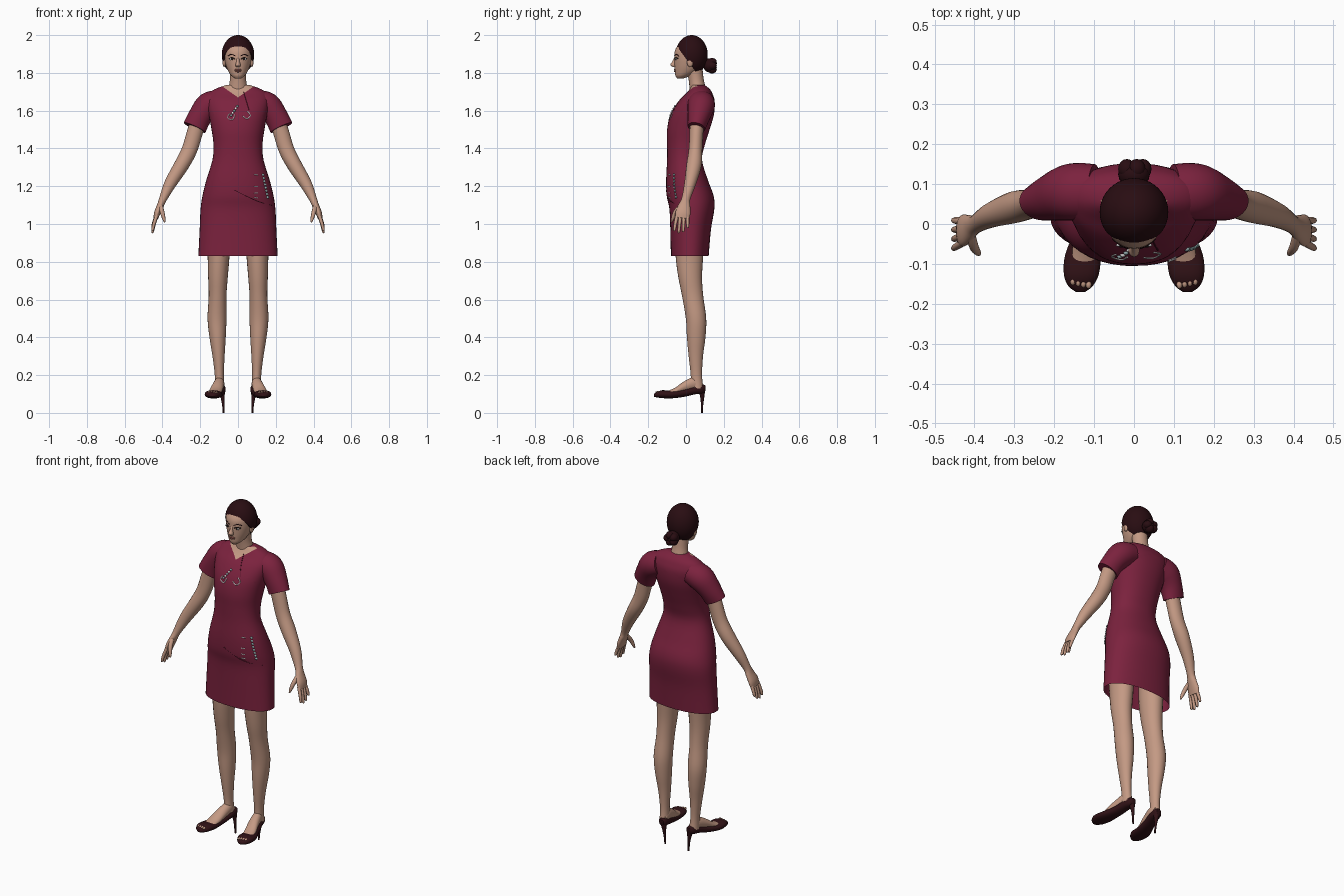
import bpy, bmesh, math
from mathutils import Vector, Matrix
from mathutils.bvhtree import BVHTree

cube = bpy.data.objects.get("Cube")
if cube:
    bpy.data.objects.remove(cube, do_unlink=True)

X, Y, Z = Vector((1, 0, 0)), Vector((0, 1, 0)), Vector((0, 0, 1))
made = []


def material(name, *rgb):
    m = bpy.data.materials.new(name)
    m.use_nodes = True
    m.diffuse_color = (*rgb, 1)
    m.node_tree.nodes["Principled BSDF"].inputs["Base Color"].default_value = (*rgb, 1)
    return m


SKIN = material("skin", .55, .32, .23)
DRESS = material("crimson_cloth", .2, .016, .048)
SEAM = material("dark_seam", .1, .008, .025)
HAIR = material("dark_hair", .022, .004, .006)
SHOE = material("shoe_leather", .03, .006, .008)
LIPS = material("lips", .33, .11, .09)
WHITE = material("white_trim", .8, .8, .8)
BEAD = material("grey_bead", .3, .42, .43)
DARK = material("dark_eye", .02, .012, .01)


def finish(name, bm, *mats):
    bmesh.ops.recalc_face_normals(bm, faces=bm.faces)
    mesh = bpy.data.meshes.new(name)
    bm.to_mesh(mesh)
    bm.free()
    for m in mats:
        mesh.materials.append(m)
    ob = bpy.data.objects.new(name, mesh)
    bpy.context.collection.objects.link(ob)
    made.append(ob)
    return ob


def spline(rings, steps):
    """Smoothly interpolate rows of (x, y, z, radius_a, radius_b)."""
    out, last = [], len(rings) - 1
    for i in range(last):
        a, b, c, d = (rings[max(0, min(last, i + k))] for k in (-1, 0, 1, 2))
        for s in range(steps):
            t = s / steps
            out.append([q + .5 * t * (r - p + t * (2*p - 5*q + 4*r - w + t * (3*(q - r) + w - p)))
                        for p, q, r, w in zip(a, b, c, d)])
    return out + [list(rings[-1])]


def loft_mesh(rings, ref=X, axis=None, sides=20, steps=4, power=2, open_start=False):
    rows = spline(rings, steps)
    bm, loops = bmesh.new(), []
    for i, row in enumerate(rows):
        ahead, behind = rows[min(i + 1, len(rows) - 1)], rows[max(i - 1, 0)]
        t = axis or (Vector(ahead[:3]) - Vector(behind[:3])).normalized()
        u = (ref - t * ref.dot(t)).normalized()
        v = t.cross(u)
        loop = []
        for k in range(sides):
            ang = math.tau * k / sides
            c, s = (math.copysign(abs(f) ** (2 / power), f) for f in (math.cos(ang), math.sin(ang)))
            loop.append(bm.verts.new(Vector(row[:3]) + u * c * row[3] + v * s * row[4]))
        loops.append(loop)
    for p, q in zip(loops, loops[1:]):
        for k in range(sides):
            n = (k + 1) % sides
            bm.faces.new((p[k], p[n], q[n], q[k]))
    bm.faces.new(loops[-1])
    if not open_start:
        bm.faces.new(loops[0])
    return bm


def loft(name, rings, mat, side=1, **kw):
    return finish(name, loft_mesh([(side * r[0], *r[1:]) for r in rings], **kw), mat)


def ball(name, loc, radii, mat, segs=16):
    bm = bmesh.new()
    bmesh.ops.create_uvsphere(bm, u_segments=segs, v_segments=segs * 3 // 4, radius=1,
                              matrix=Matrix.Translation(loc) @ Matrix.Diagonal((*radii, 1)))
    return finish(name, bm, mat)


def front_of(ob):
    """Return a function giving the front surface point at (x, z)."""
    tree = BVHTree.FromPolygons([v.co for v in ob.data.vertices], [p.vertices for p in ob.data.polygons])
    return lambda x, z: tree.ray_cast(Vector((x, -1, z)), Y)[0]


def draped(name, points, r, mat, surf):
    loft(name, [(*surf(x, z), r, r) for x, z in points], mat, ref=Y, sides=6, steps=3)


# Dress body: height, half width, front, back
outline = [(.83, .21, -.08, .12), (.97, .203, -.083, .132), (1.08, .198, -.088, .15),
           (1.15, .188, -.102, .146), (1.235, .167, -.105, .115), (1.34, .135, -.1, .085),
           (1.42, .13, -.1, .1), (1.5, .14, -.1, .125), (1.58, .155, -.082, .148),
           (1.65, .166, -.04, .152), (1.69, .155, 0, .14), (1.715, .12, .02, .125),
           (1.735, .065, .03, .1)]
bm = loft_mesh([(0, (f + b) / 2, z, w, (b - f) / 2) for z, w, f, b in outline],
               axis=Z, sides=40, power=2.2, open_start=True)
# V neckline
for s in (1, -1):
    bmesh.ops.bisect_plane(bm, geom=bm.verts[:] + bm.edges[:] + bm.faces[:],
                           plane_co=(0, 0, 1.67), plane_no=(.7 * s, 0, -1))
for f in bm.faces:
    c = f.calc_center_median()
    f.material_index = int(c.y < .06 and c.z > 1.67 + .7 * abs(c.x))
dress = finish("dress", bm, DRESS, SKIN)
on_dress = front_of(dress)

# Neck and head
loft("neck", [(0, .068, 1.68, .06, .045), (0, .06, 1.73, .048, .042),
              (0, .053, 1.77, .043, .04), (0, .045, 1.83, .045, .042)], SKIN, axis=Z)
head = loft("head", [(0, -.03, 1.77, .016, .016), (0, -.016, 1.785, .036, .04),
                     (0, .004, 1.81, .052, .063), (0, .014, 1.84, .064, .075),
                     (0, .02, 1.88, .073, .082), (0, .025, 1.92, .075, .083),
                     (0, .024, 1.96, .06, .056), (0, .025, 1.985, .03, .03)],
            SKIN, axis=Z, sides=32)
on_face = front_of(head)
loft("nose", [(0, -.052, 1.885, .007, .008), (0, -.061, 1.86, .009, .012),
              (0, -.066, 1.842, .014, .017), (0, -.06, 1.83, .01, .008)], SKIN, axis=Z, sides=12)
for name, z, w in (("upper_lip", 1.816, .02), ("lower_lip", 1.808, .016)):
    ball(name, on_face(0, z) + Y * .002, (w, .007, .005), LIPS)
for s, tag in ((1, "left_"), (-1, "right_")):
    ball(tag + "eye", on_face(.032 * s, 1.873), (.014, .004, .006), WHITE)
    ball(tag + "iris", on_face(.032 * s, 1.873) - Y * .003, (.006, .003, .006), DARK)
    draped(tag + "lash", [(s * x, z) for x, z in ((.016, 1.873), (.032, 1.881), (.048, 1.875))],
           .003, DARK, on_face)
    draped(tag + "eyebrow", [(s * x, z) for x, z in ((.014, 1.89), (.035, 1.898), (.053, 1.89))],
           .0025, HAIR, on_face)
    ball(tag + "ear", (.073 * s, .022, 1.858), (.009, .017, .027), SKIN)

# Hair cap trimmed along a slanted hairline, with a low bun
bm = bmesh.new()
bmesh.ops.create_uvsphere(bm, u_segments=40, v_segments=28, radius=1,
                          matrix=Matrix.Translation((0, .03, 1.895)) @ Matrix.Diagonal((.086, .085, .105, 1)))
cut = bmesh.ops.bisect_plane(bm, geom=bm.verts[:] + bm.edges[:] + bm.faces[:], plane_co=(0, -.052, 1.945),
                             plane_no=(0, 1, .75), clear_inner=True)
bmesh.ops.holes_fill(bm, edges=[e for e in cut["geom_cut"] if isinstance(e, bmesh.types.BMEdge)])
finish("hair", bm, HAIR)
ball("hair_bun", (0, .125, 1.84), (.04, .034, .037), HAIR)
for i in range(5):
    a = math.tau * i / 5
    ball("bun_coil", (.022 * math.cos(a), .138, 1.838 + .02 * math.sin(a)), (.022, .025, .022), HAIR)

for s, tag in ((1, "left_"), (-1, "right_")):
    # Sleeve, arm and hand
    loft(tag + "sleeve", [(.1, .08, 1.645, .07, .064), (.155, .08, 1.625, .072, .072),
                          (.2, .068, 1.57, .06, .063), (.23, .055, 1.51, .047, .063)],
         DRESS, s, ref=Y, sides=28)
    loft(tag + "arm", [(.205, .06, 1.56, .04, .042), (.23, .055, 1.48, .036, .042),
                       (.258, .05, 1.39, .036, .041), (.3, .042, 1.31, .04, .039),
                       (.358, .022, 1.215, .031, .032), (.396, 0, 1.135, .023, .021),
                       (.41, -.008, 1.1, .031, .018), (.427, -.016, 1.06, .04, .017),
                       (.435, -.02, 1.03, .037, .012)], SKIN, s, ref=Y)
    for i, finger in enumerate(("index", "middle", "ring", "little")):
        y, drop = -.047 + .018 * i, (.068, .078, .072, .052)[i]
        loft(tag + finger + "_finger",
             [(.43, y, 1.045, .01, .01), (.445, y * 1.2, 1.035 - drop / 2, .009, .009),
              (.452, y * 1.3, 1.037 - drop, .007, .007), (.452, y * 1.3, 1.032 - drop, .003, .003)],
             SKIN, s, ref=Y, sides=8)
    loft(tag + "thumb", [(.41, -.025, 1.1, .012, .012), (.402, -.055, 1.065, .012, .012),
                         (.393, -.07, 1.03, .009, .009), (.388, -.076, 1.01, .004, .004)],
         SKIN, s, sides=10)
    # Leg and foot
    loft(tag + "leg", [(.105, .02, .95, .065, .078), (.103, .018, .83, .058, .073),
                       (.106, .022, .72, .052, .063), (.108, .035, .62, .047, .056),
                       (.111, .053, .5, .05, .054), (.108, .054, .4, .043, .049),
                       (.103, .052, .3, .032, .038), (.099, .055, .2, .024, .03),
                       (.097, .058, .13, .026, .034)], SKIN, s, axis=Z, sides=24)
    loft(tag + "foot", [(.095, .08, .145, .02, .02), (.098, .045, .155, .026, .035),
                        (.108, -.01, .137, .031, .03), (.12, -.06, .112, .034, .02),
                        (.13, -.11, .1, .032, .012)], SKIN, s, axis=-Y)
    # Open-toed court shoe with a stiletto heel
    loft(tag + "shoe", [(.088, .102, .13, .014, .015), (.091, .085, .127, .025, .024),
                        (.097, .045, .12, .031, .022), (.111, -.01, .105, .035, .02),
                        (.127, -.075, .097, .045, .02), (.132, -.125, .099, .044, .021),
                        (.134, -.155, .096, .031, .014), (.134, -.17, .093, .012, .007)],
         SHOE, s, axis=-Y, power=2.3)
    loft(tag + "heel", [(.088, .082, .125, .02, .02), (.082, .086, .085, .011, .011),
                        (.078, .085, .04, .006, .006), (.076, .084, 0, .005, .005)],
         SHOE, s, axis=Z, sides=12)
    for i in range(4):
        ball(tag + "toe", (s * (.114 + .013 * i), -.152 + .003 * i, .108), (.0075, .011, .007), SKIN, 8)

# Chest trim, pocket seam and pocket trim
draped("chest_loop", [(-.045, 1.585), (-.055, 1.562), (-.03, 1.552), (-.016, 1.578)], .003, WHITE, on_dress)
draped("chest_loop", [(.025, 1.572), (.048, 1.557), (.066, 1.575), (.05, 1.595)], .003, WHITE, on_dress)
draped("neckline_fold", [(.03, 1.7), (.045, 1.65), (.06, 1.6)], .002, SEAM, on_dress)
draped("pocket_seam", [(-.02, 1.18), (.06, 1.14), (.12, 1.115), (.178, 1.1)], .0025, SEAM, on_dress)
for i in range(5):
    ball("chest_bead", on_dress(-.036 + .008 * i, 1.575 + .012 * i), (.007, .006, .006), (BEAD, WHITE)[i % 2], 8)
for i in range(8):
    ball("pocket_bead", on_dress(.132 + .0035 * i, 1.26 - .017 * i), (.008, .006, .007), BEAD, 8)
for z in (1.262, 1.2, 1.165, 1.14):
    draped("pocket_dash", [(.086, z), (.106, z - .002)], .003, WHITE, on_dress)

# Smooth shading with sharp rims
bpy.ops.object.select_all(action='DESELECT')
for ob in made:
    ob.select_set(True)
bpy.context.view_layer.objects.active = dress
bpy.ops.object.shade_smooth_by_angle(angle=math.radians(50))
